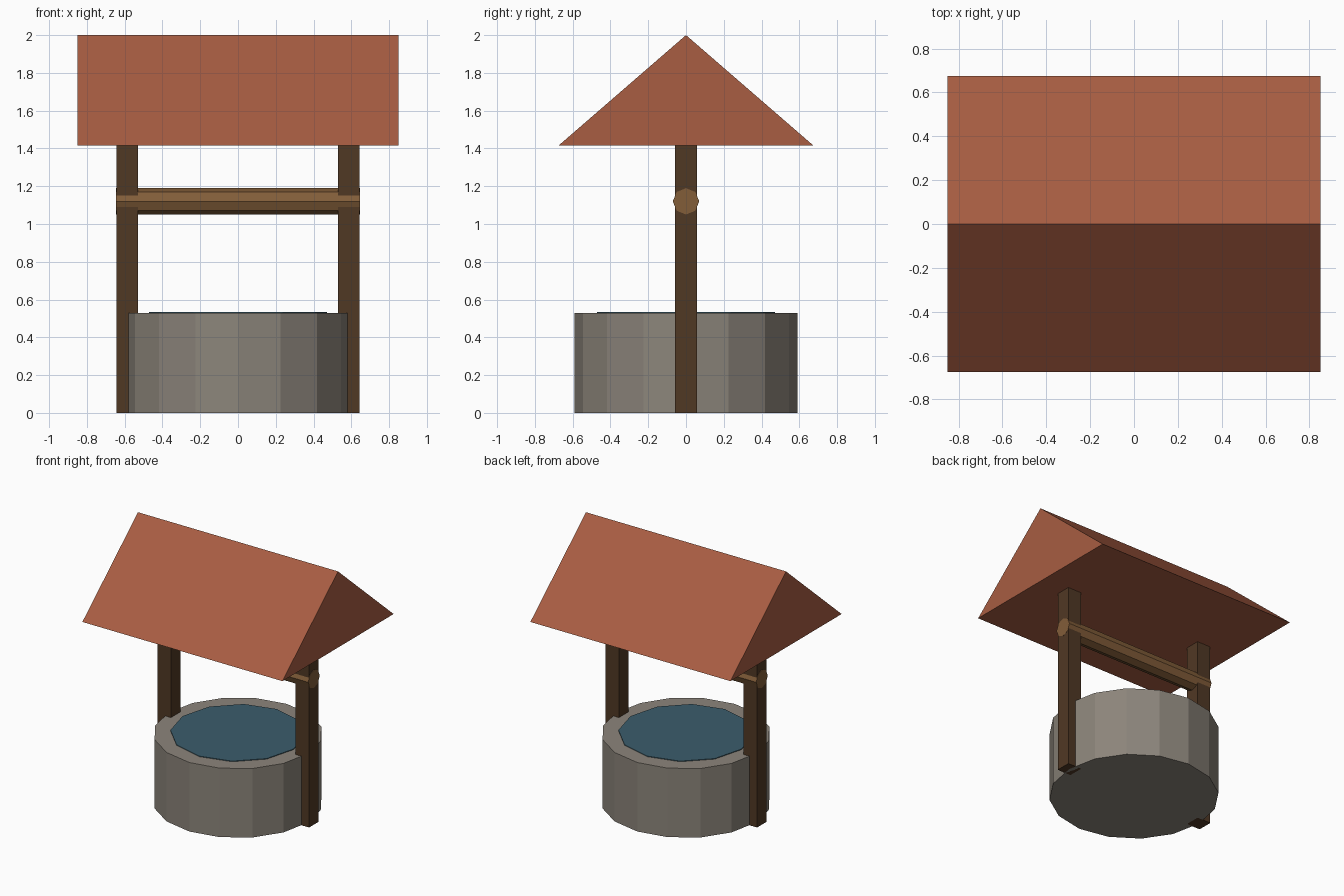
import bpy, bmesh, math
from mathutils import Matrix

if "Cube" in bpy.data.objects:
    bpy.data.objects.remove(bpy.data.objects["Cube"])


def material(name, r, g, b):
    lin = [((c / 255 + 0.055) / 1.055) ** 2.4 for c in (r, g, b)]
    m = bpy.data.materials.new(name)
    m.diffuse_color = (*lin, 1)
    m.use_nodes = True
    m.node_tree.nodes["Principled BSDF"].inputs["Base Color"].default_value = m.diffuse_color
    return m


stone = material("grey stone", 140, 133, 123)
water = material("blue water", 59, 93, 108)
dark_wood = material("dark wood", 80, 56, 36)
light_wood = material("light wood", 130, 93, 57)
tile = material("red tile", 168, 93, 66)


def finish(name, bm, mat):
    bmesh.ops.recalc_face_normals(bm, faces=bm.faces)
    me = bpy.data.meshes.new(name)
    bm.to_mesh(me)
    bm.free()
    me.materials.append(mat)
    ob = bpy.data.objects.new(name, me)
    bpy.context.collection.objects.link(ob)
    return ob


def cylinder(name, sides, radius, depth, matrix, mat):
    bm = bmesh.new()
    bmesh.ops.create_cone(bm, cap_ends=True, segments=sides, radius1=radius,
                          radius2=radius, depth=depth, matrix=matrix)
    return finish(name, bm, mat)


# Stone wall and the thin water disc on top
cylinder("stone_wall", 16, 0.59, 0.53, Matrix.Translation((0, 0, 0.265)), stone)
cylinder("water", 12, 0.472, 0.015, Matrix.Translation((0, 0, 0.5275)), water)

# Square posts on both sides
for side, x in (("left", -0.587), ("right", 0.587)):
    bm = bmesh.new()
    bmesh.ops.create_cube(bm, size=1, matrix=Matrix.Translation((x, 0, 0.71))
                          @ Matrix.Diagonal((0.115, 0.115, 1.42, 1)))
    finish(side + "_post", bm, dark_wood)

# Octagonal winding beam between the posts
cylinder("winding_beam", 8, 0.07, 1.291, Matrix.Translation((0, 0, 1.12))
         @ Matrix.Rotation(math.pi / 2, 4, 'Y'), light_wood)

# Solid gable roof: triangle extruded along x
bm = bmesh.new()
profile = [(-0.675, 1.415), (0.675, 1.415), (0, 2.0)]
face = bm.faces.new([bm.verts.new((-0.85, y, z)) for y, z in profile])
ext = bmesh.ops.extrude_face_region(bm, geom=[face], use_keep_orig=True)
moved = [v for v in ext["geom"] if isinstance(v, bmesh.types.BMVert)]
bmesh.ops.translate(bm, verts=moved, vec=(1.7, 0, 0))
finish("roof", bm, tile)
